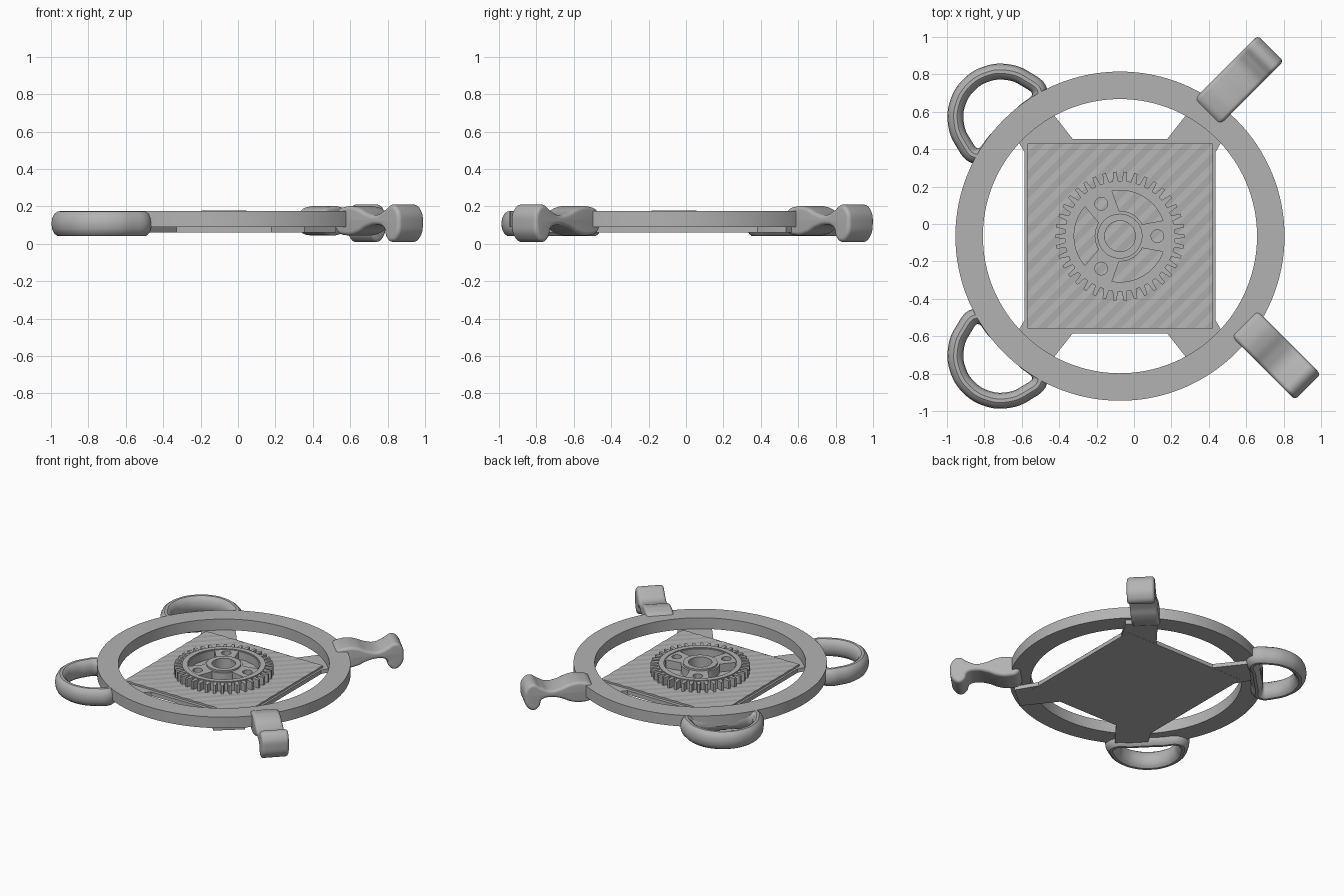
import bpy, bmesh, math
from math import sin, cos, pi, radians
from mathutils import Matrix, Vector

cube = bpy.data.objects.get("Cube")
if cube:
    bpy.data.objects.remove(cube)

CENTRE = Vector((-0.075, -0.065, 0))

grey = bpy.data.materials.new("clay grey")
grey.use_nodes = True
grey.diffuse_color = (0.45, 0.45, 0.45, 1)
bsdf = next(n for n in grey.node_tree.nodes if n.type == 'BSDF_PRINCIPLED')
bsdf.inputs["Base Color"].default_value = grey.diffuse_color
bsdf.inputs["Roughness"].default_value = 0.7


def finish(name, mesh, matrix=Matrix(), angle=35):
    """Link a mesh under the shared centre and shade it by angle."""
    mesh.transform(Matrix.Translation(CENTRE) @ matrix)
    mesh.materials.clear()
    mesh.materials.append(grey)
    obj = bpy.data.objects.new(name, mesh)
    bpy.context.collection.objects.link(obj)
    bpy.ops.object.select_all(action='DESELECT')
    obj.select_set(True)
    bpy.context.view_layer.objects.active = obj
    bpy.ops.object.shade_smooth_by_angle(angle=radians(angle))
    return obj


def curve_part(name, outlines, matrix, dims='2D', smooth=False, extrude=0, bevel=0, offset=0):
    """Closed outlines become a filled, extruded solid (2D) or a tube (3D)."""
    data = bpy.data.curves.new(name, 'CURVE')
    data.dimensions = dims
    data.fill_mode = 'BOTH' if dims == '2D' else 'FULL'
    data.extrude, data.bevel_depth, data.offset = extrude, bevel, offset
    data.bevel_resolution, data.resolution_u = 5, 8
    for pts in outlines:
        spline = data.splines.new('BEZIER' if smooth else 'POLY')
        points = spline.bezier_points if smooth else spline.points
        points.add(len(pts) - 1)
        for point, (x, y) in zip(points, pts):
            point.co = (x, y, 0) if smooth else (x, y, 0, 1)
            if smooth:
                point.handle_left_type = point.handle_right_type = 'AUTO'
        spline.use_cyclic_u = True
    temp = bpy.data.objects.new(name + " path", data)
    bpy.context.collection.objects.link(temp)
    graph = bpy.context.evaluated_depsgraph_get()
    mesh = bpy.data.meshes.new_from_object(temp.evaluated_get(graph))
    bpy.data.objects.remove(temp)
    bm = bmesh.new()
    bm.from_mesh(mesh)
    bmesh.ops.remove_doubles(bm, verts=bm.verts, dist=0.0002)
    bmesh.ops.recalc_face_normals(bm, faces=bm.faces)
    bm.to_mesh(mesh)
    bm.free()
    mesh.name = name
    return finish(name, mesh, matrix)


def slab(name, outlines, bottom, top):
    up = Matrix.Translation((0, 0, (bottom + top) / 2))
    return curve_part(name, outlines, up, extrude=(top - bottom) / 2)


def arc(r, a0, a1, n, cx=0, cy=0):
    return [(cx + r * cos(radians(a0 + (a1 - a0) * i / n)),
             cy + r * sin(radians(a0 + (a1 - a0) * i / n))) for i in range(n + 1)]


def circle(r, n, cx=0, cy=0):
    return arc(r, 0, 360, n, cx, cy)[:-1]


# Outer ring and square base plate
slab("outer_ring", [circle(0.88, 128), circle(0.733, 128)], 0.09, 0.175)
slab("base_plate", [[(-0.51, -0.52), (0.51, -0.52), (0.51, 0.52), (-0.51, 0.52)]], 0.06, 0.09)

# Corner arms joining the plate to the underside of the ring
arm = [(0.245, 0.51), (0.43, 0.745), (0.6, 0.6), (0.505, 0.44), (0.3, 0.3)]
for sx in (1, -1):
    for sy in (1, -1):
        side = ("left" if sx > 0 else "right") + ("_back" if sy > 0 else "_front")
        slab("arm_" + side, [[(x * sx, y * sy) for x, y in arm]], 0.061, 0.09)

# Raised panel with shallow diagonal ridges
bm = bmesh.new()
bmesh.ops.create_cube(bm, size=1, matrix=Matrix.Translation((0, 0, 0.09)) @ Matrix.Diagonal((0.99, 0.99, 0.024, 1)))
across = Vector((1, -1, 0)).normalized()
step = 0.035
for i in range(-19, 20):
    bmesh.ops.bisect_plane(bm, geom=bm.verts[:] + bm.edges[:] + bm.faces[:],
                           plane_co=across * step * i, plane_no=across)
for v in bm.verts:
    if v.co.z > 0.09:
        phase = (v.co.dot(across) / step) % 2
        v.co.z += 0.003 * (1 - abs(phase - 1))
mesh = bpy.data.meshes.new("ridged_panel")
bm.to_mesh(mesh)
bm.free()
finish("ridged_panel", mesh, angle=1)

# Gear: toothed rim, three pockets, three bolt holes and an axle hole
TEETH = 38
teeth = []
for i in range(TEETH):
    for r, f in ((0.295, -0.3), (0.345, -0.16), (0.345, 0.16), (0.295, 0.3)):
        a = 2 * pi * (i + f) / TEETH
        teeth.append((r * cos(a), r * sin(a)))
cuts = [circle(0.082, 40)]
for k in range(3):
    a = 120 * k
    cuts.append(circle(0.034, 20, 0.2 * cos(radians(a)), 0.2 * sin(radians(a))))
    cuts.append(arc(0.245, a + 20, a + 100, 20) + arc(0.135, a + 92, a + 28, 14))
slab("gear", [teeth] + cuts, 0.09, 0.165)
slab("gear_rim", [circle(0.29, 72), circle(0.252, 72)], 0.16, 0.172)
slab("gear_hub", [circle(0.12, 48), circle(0.082, 48)], 0.16, 0.178)

# D-shaped tube loops on the right-hand corners
loop = arc(0.243, -104, 104, 8, 0.9) + [(0.832, 0.1), (0.832, -0.1)]
for name, a in (("loop_back", 135), ("loop_front", 225)):
    place = (Matrix.Translation((0, 0, 0.1075)) @ Matrix.Rotation(radians(a), 4, 'Z')
             @ Matrix.Diagonal((1, 1, 1.6, 1)))
    curve_part(name, [loop], place, '3D', True, bevel=0.0425)

# Wavy hooks on the left-hand corners, drawn as a side profile and widened
hook = [(0.8, 0.17), (0.87, 0.2), (0.95, 0.195), (1.03, 0.165), (1.1, 0.155), (1.16, 0.18),
        (1.22, 0.21), (1.265, 0.18), (1.28, 0.11), (1.262, 0.04), (1.215, 0.01), (1.175, 0.035),
        (1.155, 0.085), (1.1, 0.1), (1.02, 0.085), (0.95, 0.055), (0.87, 0.045), (0.8, 0.07)]
for name, a in (("hook_back", 45), ("hook_front", -45)):
    place = (Matrix.Rotation(radians(a), 4, 'Z') @ Matrix.Translation((0, 0.14, 0))
             @ Matrix.Rotation(pi / 2, 4, 'X'))
    curve_part(name, [hook], place, '2D', True, extrude=0.075, bevel=0.022, offset=-0.022)
